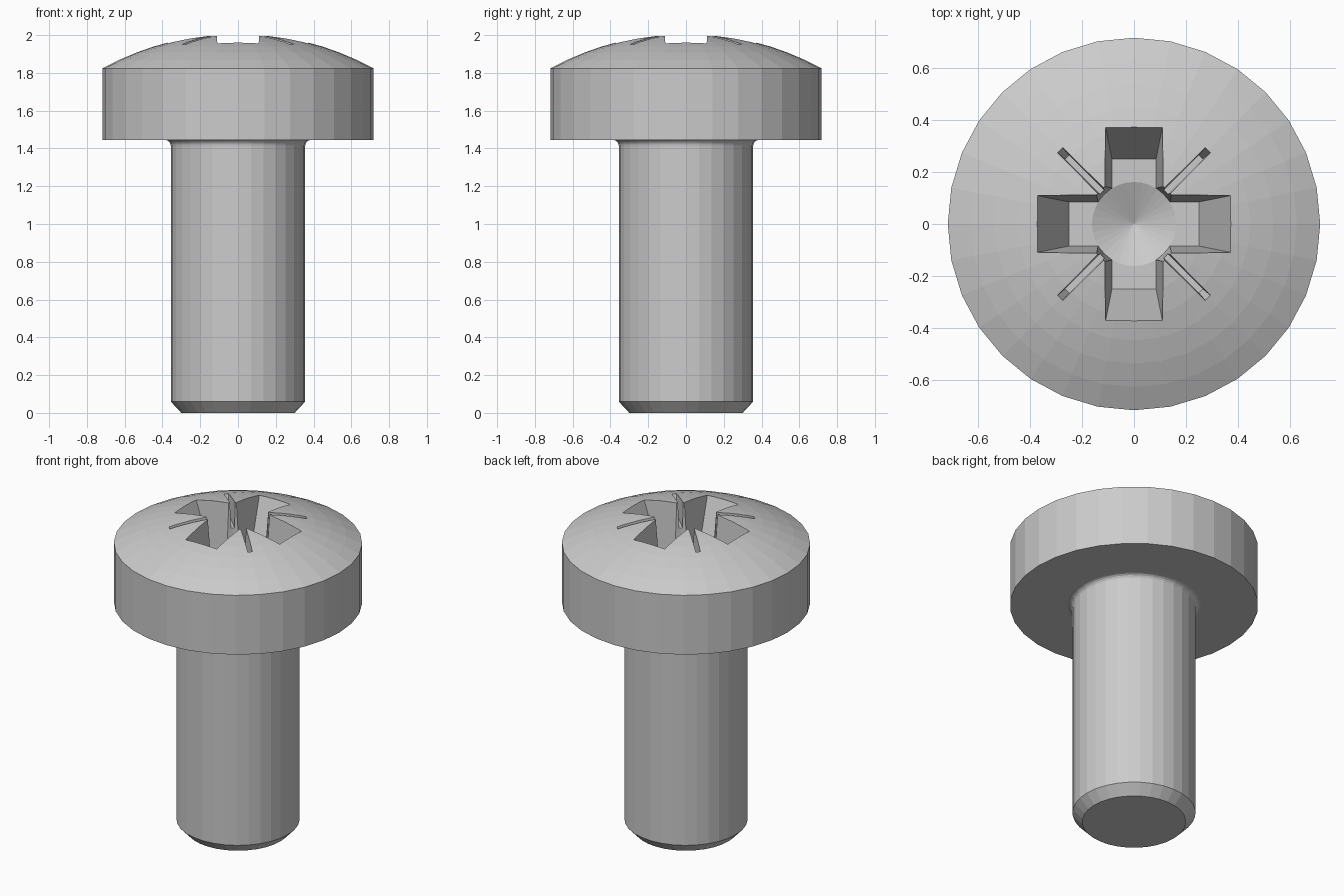
import bpy, bmesh, math

if "Cube" in bpy.data.objects:
    bpy.data.objects.remove(bpy.data.objects["Cube"])

SEGMENTS = 32
APEX = 2.008      # uncut top of the dome
FLOOR = 1.65      # floor of the cross recess


def make_object(name, bm):
    bmesh.ops.recalc_face_normals(bm, faces=bm.faces)
    mesh = bpy.data.meshes.new(name)
    bm.to_mesh(mesh)
    bm.free()
    obj = bpy.data.objects.new(name, mesh)
    bpy.context.collection.objects.link(obj)
    return obj


def lathe(name, profile, segments=SEGMENTS):
    """Revolve an (r, z) profile that starts and ends on the axis."""
    bm = bmesh.new()
    verts = [bm.verts.new((r, 0, z)) for r, z in profile]
    edges = [bm.edges.new(pair) for pair in zip(verts, verts[1:])]
    bmesh.ops.spin(bm, geom=verts + edges, cent=(0, 0, 0), axis=(0, 0, 1),
                   angle=math.tau, steps=segments, use_merge=True)
    bmesh.ops.remove_doubles(bm, verts=bm.verts, dist=0.0005)
    return make_object(name, bm)


def tapered_bar(name, low, high, angle):
    """Tapered box; low and high are (half length, half width, z)."""
    bm = bmesh.new()
    bmesh.ops.create_cube(bm, size=2)
    for v in bm.verts:
        length, width, z = high if v.co.z > 0 else low
        v.co = (v.co.x * length, v.co.y * width, z)
    obj = make_object(name, bm)
    obj.rotation_euler.z = angle
    return obj


# Screw body: chamfered tip, shank, fillet, head side and domed top
profile = [(0, 0), (0.30, 0), (0.356, 0.06), (0.356, 1.415)]
for i in range(1, 5):
    a = math.radians(90 * i / 4)
    profile.append((0.386 - 0.03 * math.cos(a), 1.415 + 0.03 * math.sin(a)))
profile.append((0.718, 1.445))
radius = 1.49
for i in range(9):
    r = 0.718 * (1 - i / 8)
    profile.append((r, APEX - radius + math.sqrt(radius**2 - r**2)))
screw = lathe("screw", profile)

# Recess cutters: two crossing bars, a conical centre and diagonal slits
top = 2.1
grow = (top - FLOOR) / (1.965 - FLOOR)
bar_low = (0.25, 0.085, FLOOR)
bar_high = (0.25 + 0.125 * grow, 0.085 + 0.025 * grow, top)
cutters = [
    tapered_bar("cross_cutter_x", bar_low, bar_high, 0),
    tapered_bar("cross_cutter_y", bar_low, bar_high, math.pi / 2),
    lathe("centre_cutter", [(0, FLOOR - 0.07), (0.162, FLOOR),
                            (0.19, top), (0, top)]),
]
for i, angle in enumerate((45, 135)):
    cutters.append(tapered_bar(f"slit_cutter_{i}", (0.365, 0.010, 1.84),
                               (0.453, 0.019, top), math.radians(angle)))

for cutter in cutters:
    cutter.hide_render = True
    cutter.hide_set(True)
    cut = screw.modifiers.new(cutter.name, 'BOOLEAN')
    cut.operation = 'DIFFERENCE'
    cut.solver = 'EXACT'
    cut.object = cutter
